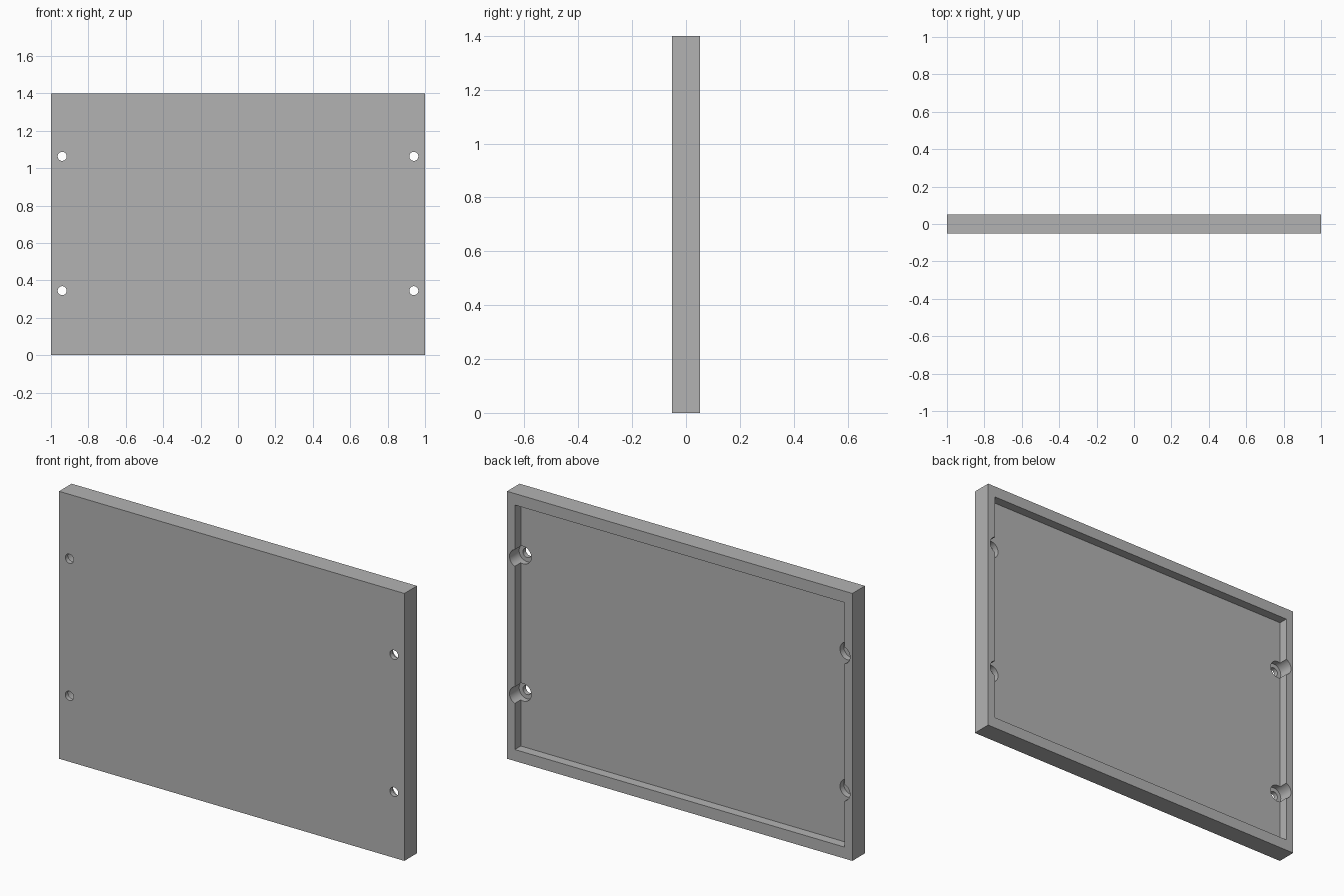
import bpy
import math

cube = bpy.data.objects.get("Cube")
if cube:
    bpy.data.objects.remove(cube, do_unlink=True)

# Overall sizes
WIDTH, DEPTH, HEIGHT = 2.0, 0.104, 1.4
SIDE_RIM, END_RIM = 0.045, 0.06
RECESS = 0.049
BACK = DEPTH / 2

grey = bpy.data.materials.new("plain_grey")
grey.use_nodes = True
colour = (0.45, 0.45, 0.45, 1)
grey.diffuse_color = colour
grey.node_tree.nodes["Principled BSDF"].inputs["Base Color"].default_value = colour


def box(name, size, centre):
    bpy.ops.mesh.primitive_cube_add(size=1, location=centre)
    obj = bpy.context.object
    obj.name = name
    obj.scale = size
    bpy.ops.object.transform_apply(location=True, rotation=True, scale=True)
    return obj


def bore(name, radius, y0, y1, x, z):
    """Cylinder running front to back."""
    bpy.ops.mesh.primitive_cylinder_add(
        vertices=48, radius=radius, depth=y1 - y0,
        location=(x, (y0 + y1) / 2, z), rotation=(math.pi / 2, 0, 0))
    obj = bpy.context.object
    obj.name = name
    return obj


def cut(target, cutter):
    cutter.hide_render = True
    mod = target.modifiers.new("cut", 'BOOLEAN')
    mod.operation = 'DIFFERENCE'
    mod.solver = 'EXACT'
    mod.object = cutter
    bpy.context.view_layer.objects.active = target
    bpy.ops.object.modifier_apply(modifier=mod.name)
    bpy.data.objects.remove(cutter, do_unlink=True)


# Flat cover plate
panel = box("cover_panel", (WIDTH, DEPTH, HEIGHT), (0, 0, HEIGHT / 2))
panel.data.materials.append(grey)

# Shallow tray in the back, leaving a rim
cut(panel, box("tray_cutter",
               (WIDTH - 2 * SIDE_RIM, 2 * RECESS, HEIGHT - 2 * END_RIM),
               (0, BACK, HEIGHT / 2)))

# Screw holes with wide counterbores that bite into the rim
for x in (-0.94, 0.94):
    for z in (0.345, 1.063):
        cut(panel, bore("counterbore_cutter", 0.046, BACK - 0.08, BACK + 0.05, x, z))
        cut(panel, bore("hole_cutter", 0.024, -0.1, 0.1, x, z))

# Smooth bores, sharp panel edges
bpy.ops.object.select_all(action='DESELECT')
panel.select_set(True)
bpy.context.view_layer.objects.active = panel
bpy.ops.object.shade_smooth_by_angle(angle=math.radians(30))
